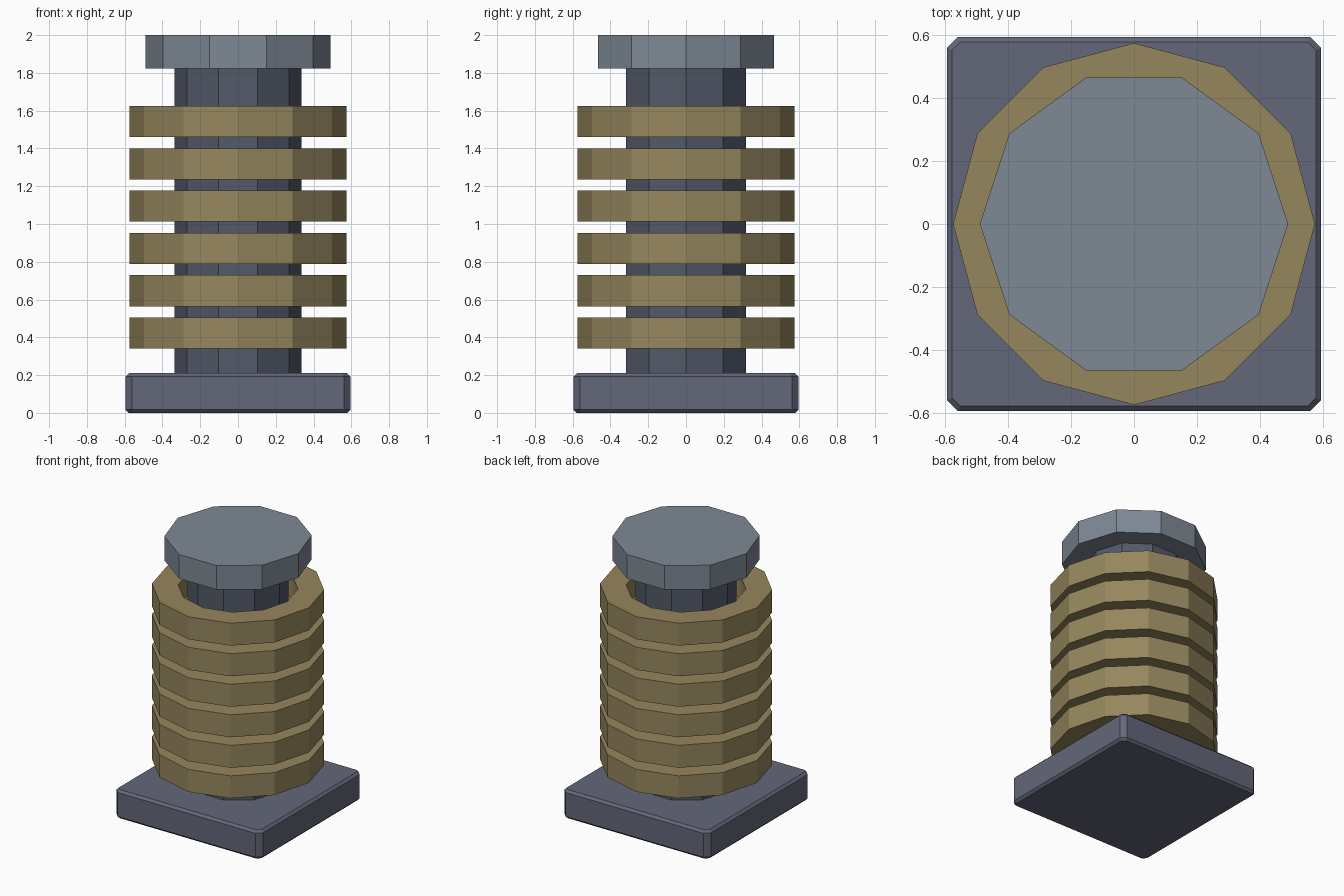
import bpy, bmesh
from math import cos, sin, tau

if "Cube" in bpy.data.objects:
    bpy.data.objects.remove(bpy.data.objects["Cube"])


def material(name, rgb):
    mat = bpy.data.materials.new(name)
    mat.diffuse_color = (*rgb, 1)
    mat.use_nodes = True
    mat.node_tree.nodes["Principled BSDF"].inputs["Base Color"].default_value = mat.diffuse_color
    return mat


def finish(name, bm, mat):
    bmesh.ops.recalc_face_normals(bm, faces=bm.faces)
    mesh = bpy.data.meshes.new(name)
    bm.to_mesh(mesh)
    bm.free()
    mesh.materials.append(mat)
    obj = bpy.data.objects.new(name, mesh)
    bpy.context.collection.objects.link(obj)


def loop(bm, sides, radius, z):
    return [bm.verts.new((radius * cos(tau * i / sides), radius * sin(tau * i / sides), z))
            for i in range(sides)]


def bridge(bm, a, b):
    for i in range(len(a)):
        j = (i + 1) % len(a)
        bm.faces.new((a[i], a[j], b[j], b[i]))


def prism(name, sides, radius, z0, z1, mat):
    bm = bmesh.new()
    low, high = loop(bm, sides, radius, z0), loop(bm, sides, radius, z1)
    bridge(bm, low, high)
    bm.faces.new(low)
    bm.faces.new(high)
    finish(name, bm, mat)


def ring(name, sides, outer, inner, z0, z1, mat):
    bm = bmesh.new()
    loops = [loop(bm, sides, r, z) for r, z in
             ((outer, z0), (outer, z1), (inner, z1), (inner, z0))]
    for k in range(4):
        bridge(bm, loops[k], loops[(k + 1) % 4])
    finish(name, bm, mat)


slate = material("slate", (0.125, 0.135, 0.19))
dark_steel = material("dark_steel", (0.085, 0.10, 0.14))
pale_steel = material("pale_steel", (0.21, 0.25, 0.30))
brass = material("brass", (0.30, 0.24, 0.11))

# Square base plate: chamfered corners, then narrow chamfers top and bottom
bm = bmesh.new()
bmesh.ops.create_cube(bm, size=1)
for v in bm.verts:
    v.co = (v.co.x * 1.19, v.co.y * 1.19, (v.co.z + 0.5) * 0.21)
upright = [e for e in bm.edges if abs(e.verts[0].co.z - e.verts[1].co.z) > 0.1]
bmesh.ops.bevel(bm, geom=upright, offset=0.035, segments=1, affect='EDGES')
rims = [e for e in bm.edges if abs(e.verts[0].co.z - e.verts[1].co.z) < 0.01]
bmesh.ops.bevel(bm, geom=rims, offset=0.017, segments=1, affect='EDGES')
finish("base_plate", bm, slate)

# Ten-sided shaft and cap
prism("core_shaft", 10, 0.335, 0.205, 1.825, dark_steel)
prism("top_cap", 10, 0.49, 1.823, 2.0, pale_steel)

# Stack of six floating coil rings
for n in range(6):
    z = 0.34 + n * 0.224
    ring(f"coil_ring_{n + 1}", 12, 0.575, 0.40, z, z + 0.165, brass)
